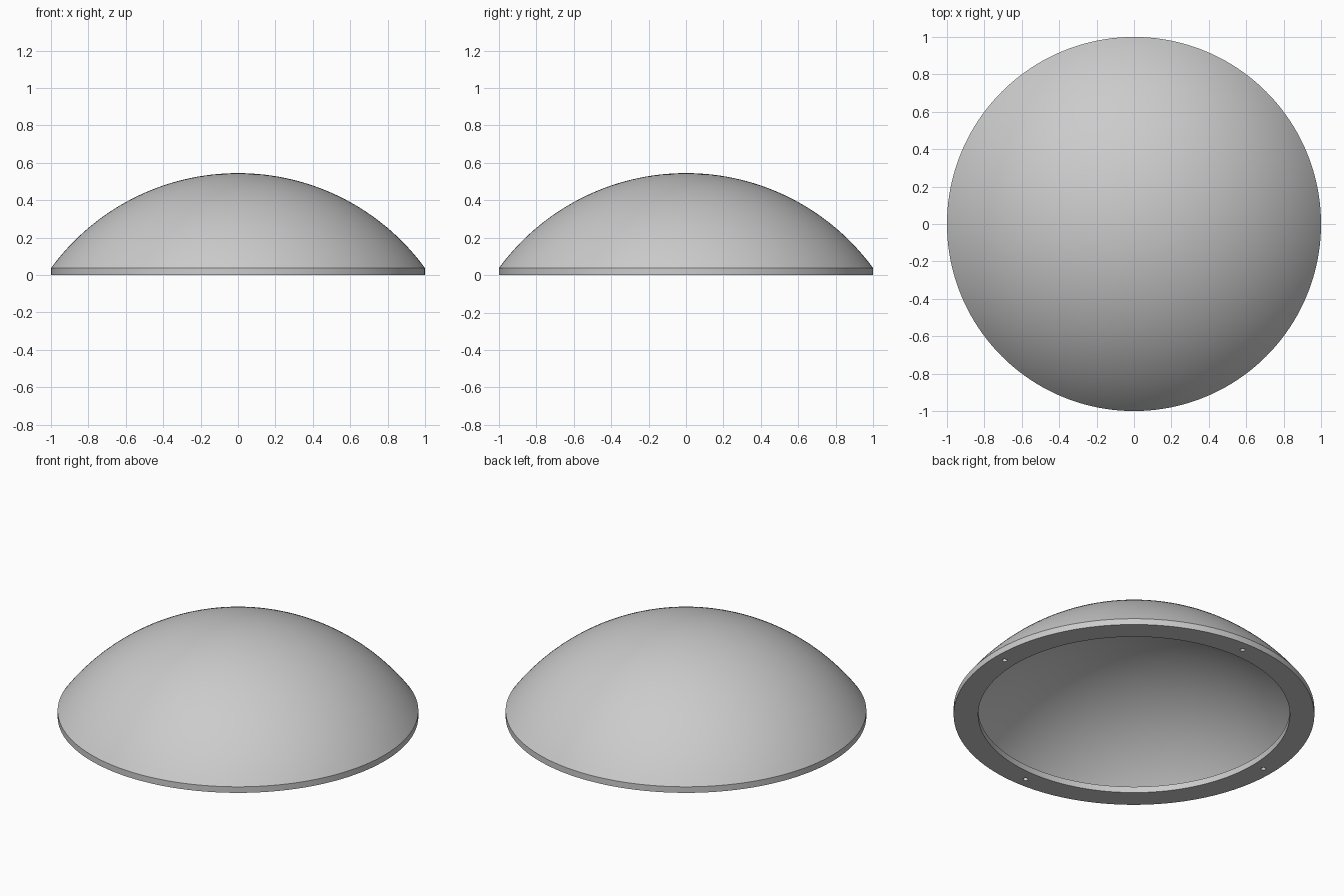
import bpy
import bmesh
from math import sqrt, asin, sin, cos, pi, tau, radians

if "Cube" in bpy.data.objects:
    bpy.data.objects.remove(bpy.data.objects["Cube"], do_unlink=True)

SEGMENTS = 160
RIM = 0.037           # thickness of the flat rim flange
WALL = 0.037          # thickness of the domed shell
TOP = 0.545           # height of the dome
OPENING = 0.864       # radius of the opening in the flange
HOLE_RING = 0.936     # radius of the screw hole circle

grey = bpy.data.materials.new("light_grey")
grey.use_nodes = True
colour = (0.6, 0.6, 0.6, 1)
grey.diffuse_color = colour
grey.node_tree.nodes["Principled BSDF"].inputs["Base Color"].default_value = colour

# Inner and outer spherical surfaces share one centre
rise = TOP - RIM
outer_r = (1 + rise ** 2) / (2 * rise)
centre = TOP - outer_r
inner_r = outer_r - WALL
inner_edge = sqrt(inner_r ** 2 - (RIM - centre) ** 2)


def arc(sphere_r, edge_r, steps=32):
    """Profile points from the rim edge up to the pole."""
    a = asin(edge_r / sphere_r)
    angles = [a * (1 - i / steps) for i in range(steps + 1)]
    return [(sphere_r * sin(t), centre + sphere_r * cos(t)) for t in angles]


# Thin dome with an inward flange: one profile revolved about the z axis
flange = [(OPENING, RIM), (OPENING, 0), (1, 0)]
profile = arc(inner_r, inner_edge)[::-1] + flange + arc(outer_r, 1)
bm = bmesh.new()
verts = [bm.verts.new((r, 0, z)) for r, z in profile]
edges = [bm.edges.new(pair) for pair in zip(verts, verts[1:])]
bmesh.ops.spin(bm, geom=verts + edges, axis=(0, 0, 1), cent=(0, 0, 0),
               angle=tau, steps=SEGMENTS, use_merge=False)
bmesh.ops.remove_doubles(bm, verts=bm.verts, dist=1e-5)
bmesh.ops.recalc_face_normals(bm, faces=bm.faces)
mesh = bpy.data.meshes.new("dome_shell")
bm.to_mesh(mesh)
bm.free()
mesh.materials.append(grey)
dome = bpy.data.objects.new("dome_shell", mesh)
bpy.context.collection.objects.link(dome)

# Four screw holes through the flange
bm = bmesh.new()
for i in range(4):
    made = bmesh.ops.create_cone(bm, cap_ends=True, segments=20,
                                 radius1=0.014, radius2=0.014, depth=0.08)
    a = i * pi / 2
    bmesh.ops.translate(bm, verts=made["verts"],
                        vec=(HOLE_RING * cos(a), HOLE_RING * sin(a), 0))
cutter_mesh = bpy.data.meshes.new("hole_cutter")
bm.to_mesh(cutter_mesh)
bm.free()
cutter_mesh.materials.append(grey)
cutter = bpy.data.objects.new("hole_cutter", cutter_mesh)
cutter.hide_render = True
bpy.context.collection.objects.link(cutter)

cut = dome.modifiers.new("screw_holes", 'BOOLEAN')
cut.operation = 'DIFFERENCE'
cut.solver = 'EXACT'
cut.object = cutter
bpy.ops.object.select_all(action='DESELECT')
dome.select_set(True)
bpy.context.view_layer.objects.active = dome
bpy.ops.object.modifier_apply(modifier=cut.name)
bpy.data.objects.remove(cutter, do_unlink=True)

# Smooth domes with crisp rim edges
bpy.ops.object.shade_smooth_by_angle(angle=radians(30))
